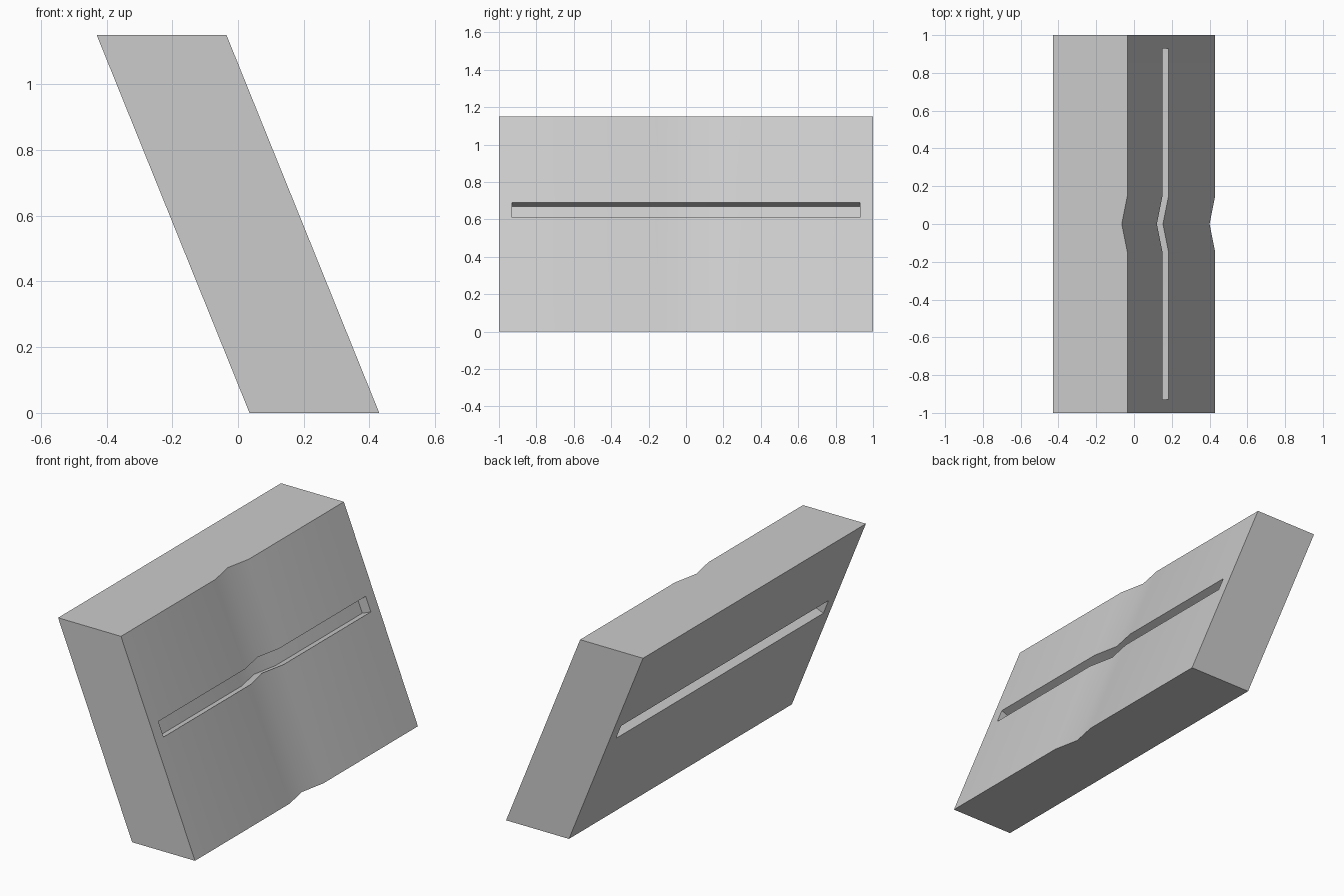
import bpy, bmesh, math
from mathutils import Vector

if "Cube" in bpy.data.objects:
    bpy.data.objects.remove(bpy.data.objects["Cube"])

H = 1.15                                    # slab height
LEAN = -0.465 / H                           # x shift per unit of height
YS = [-1, -0.93, -0.15, 0, 0.15, 0.93, 1]   # stations along the length
ZS = [0, 0.61, 0.69, H]                     # rows; the middle row is the slot
DEPTH = 0.058
tilt = math.atan2(-LEAN, 1)
INWARD = Vector((-math.cos(tilt), 0, -math.sin(tilt))) * DEPTH

bm = bmesh.new()


def point(side, y, z, deep=False):
    """Point on the right (1) or left (-1) face, optionally sunk to the slot bed."""
    x = 0.43 - (0.03 if y == 0 else 0) if side > 0 else 0.035
    p = Vector((x + LEAN * z, y, z))
    return p + INWARD * side if deep else p


def quad(*pts):
    bm.faces.new([bm.verts.new(p) for p in pts])


# Broad faces with a recessed slot in each
for s in (1, -1):
    for i, (a, b) in enumerate(zip(YS, YS[1:])):
        for j, (c, d) in enumerate(zip(ZS, ZS[1:])):
            slot = j == 1 and 0 < i < len(YS) - 2
            quad(*[point(s, y, z, slot) for y, z in ((a, c), (b, c), (b, d), (a, d))])
            if slot:
                # Slot floor and ceiling
                for z in (c, d):
                    quad(point(s, a, z), point(s, b, z),
                         point(s, b, z, True), point(s, a, z, True))
    # Slot end walls
    for y in (YS[1], YS[-2]):
        quad(point(s, y, ZS[1]), point(s, y, ZS[2]),
             point(s, y, ZS[2], True), point(s, y, ZS[1], True))

# Top and bottom
for z in (0, H):
    for a, b in zip(YS, YS[1:]):
        quad(point(-1, a, z), point(1, a, z), point(1, b, z), point(-1, b, z))

# Slanted ends
for y in (-1, 1):
    for c, d in zip(ZS, ZS[1:]):
        quad(point(-1, y, c), point(1, y, c), point(1, y, d), point(-1, y, d))

bmesh.ops.remove_doubles(bm, verts=bm.verts, dist=1e-5)
bmesh.ops.recalc_face_normals(bm, faces=bm.faces)
mesh = bpy.data.meshes.new("slanted_slab")
bm.to_mesh(mesh)
bm.free()

slab = bpy.data.objects.new("slanted_slab", mesh)
bpy.context.collection.objects.link(slab)
bpy.context.view_layer.objects.active = slab
slab.select_set(True)
bpy.ops.object.shade_smooth_by_angle(angle=math.radians(30))
